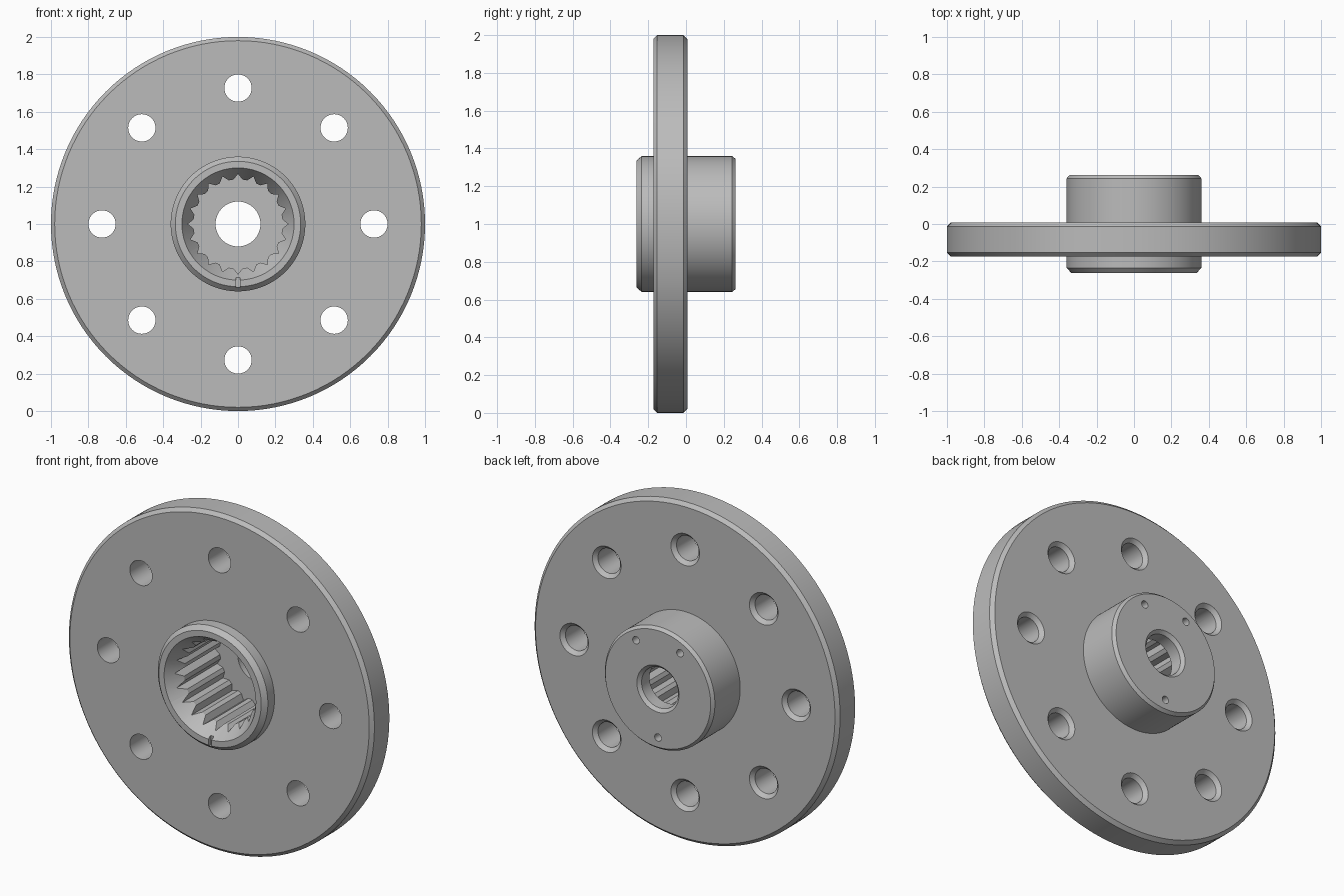
import bpy, bmesh
from math import sin, cos, pi, radians

cube = bpy.data.objects.get("Cube")
if cube:
    bpy.data.objects.remove(cube, do_unlink=True)

steel = bpy.data.materials.new("grey steel")
steel.use_nodes = True
GREY = (0.5, 0.5, 0.5, 1)
steel.diffuse_color = GREY
steel.node_tree.nodes["Principled BSDF"].inputs["Base Color"].default_value = GREY

FRONT, BACK = -0.262, 0.262           # ends of the hub
FLANGE_FRONT, FLANGE_BACK = -0.173, 0.007


def solid(name, rings, sides=96, x=0, z=1, scallop=None):
    """Closed solid along y from (y, radius) rings; scallop lists radius factors."""
    scallop = scallop or [1]
    bm = bmesh.new()
    loops = []
    for y, r in rings:
        loop = []
        for i in range(sides):
            a, k = 2 * pi * i / sides, r * scallop[i % len(scallop)]
            loop.append(bm.verts.new((x + k * cos(a), y, z + k * sin(a))))
        loops.append(loop)
    for a, b in zip(loops, loops[1:]):
        for i in range(sides):
            j = (i + 1) % sides
            bm.faces.new((a[i], a[j], b[j], b[i]))
    bm.faces.new(loops[0])
    bm.faces.new(loops[-1])
    bmesh.ops.recalc_face_normals(bm, faces=bm.faces)
    mesh = bpy.data.meshes.new(name)
    bm.to_mesh(mesh)
    bm.free()
    mesh.materials.append(steel)
    obj = bpy.data.objects.new(name, mesh)
    bpy.context.collection.objects.link(obj)
    return obj


def cut(body, cutter):
    """Subtract a cutter from the body and discard it."""
    mod = body.modifiers.new("cut", 'BOOLEAN')
    mod.operation, mod.solver, mod.object = 'DIFFERENCE', 'EXACT', cutter
    cutter.hide_render = True
    bpy.context.view_layer.objects.active = body
    bpy.ops.object.modifier_apply(modifier=mod.name)
    bpy.data.objects.remove(cutter, do_unlink=True)


# Flange and hub turned as one piece, with chamfered rims
body = solid("hub_flange", [
    (FRONT, 0.335), (FRONT + 0.027, 0.36), (FLANGE_FRONT, 0.36),
    (FLANGE_FRONT, 0.98), (FLANGE_FRONT + 0.02, 1),
    (FLANGE_BACK - 0.02, 1), (FLANGE_BACK, 0.98),
    (FLANGE_BACK, 0.36), (BACK - 0.018, 0.36), (BACK, 0.345)], sides=128)

# Splined socket: twenty pointed grooves between narrow flat teeth
cut(body, solid("spline_cutter", [(FRONT - 0.05, 0.268), (0.17, 0.268)],
                sides=60, scallop=[1, 0.89, 0.89]))

# Conical lead-in at the socket mouth
cut(body, solid("mouth_cutter", [(FRONT - 0.05, 0.3), (FRONT, 0.3),
                                 (FRONT + 0.1, 0.237)]))

# Centre bore with a chamfered back edge
cut(body, solid("bore_cutter", [(0, 0.12), (BACK - 0.018, 0.12),
                                (BACK, 0.138), (BACK + 0.05, 0.138)], sides=64))

# Eight bolt holes, countersunk from the back
for i in range(8):
    a = i * pi / 4
    cut(body, solid("bolt_cutter", [
        (FLANGE_FRONT - 0.05, 0.073), (FLANGE_BACK - 0.022, 0.073),
        (FLANGE_BACK, 0.094), (FLANGE_BACK + 0.05, 0.094)],
        sides=40, x=0.727 * cos(a), z=1 + 0.727 * sin(a)))

# Three blind pin holes in the back of the hub
for deg in (60, 120, 270):
    a = radians(deg)
    cut(body, solid("pin_cutter", [(BACK - 0.1, 0.022), (BACK + 0.05, 0.022)],
                    sides=24, x=0.288 * cos(a), z=1 + 0.288 * sin(a)))

# Small index notch at the bottom of the front rim
bpy.ops.mesh.primitive_cube_add(size=1, location=(0, FRONT, 1 - 0.313))
notch = bpy.context.object
notch.name = "notch_cutter"
notch.scale = (0.022, 0.05, 0.054)
cut(body, notch)

# Smooth turned surfaces, crisp edges
bpy.ops.object.select_all(action='DESELECT')
body.select_set(True)
bpy.context.view_layer.objects.active = body
bpy.ops.object.shade_smooth_by_angle(angle=radians(25))
